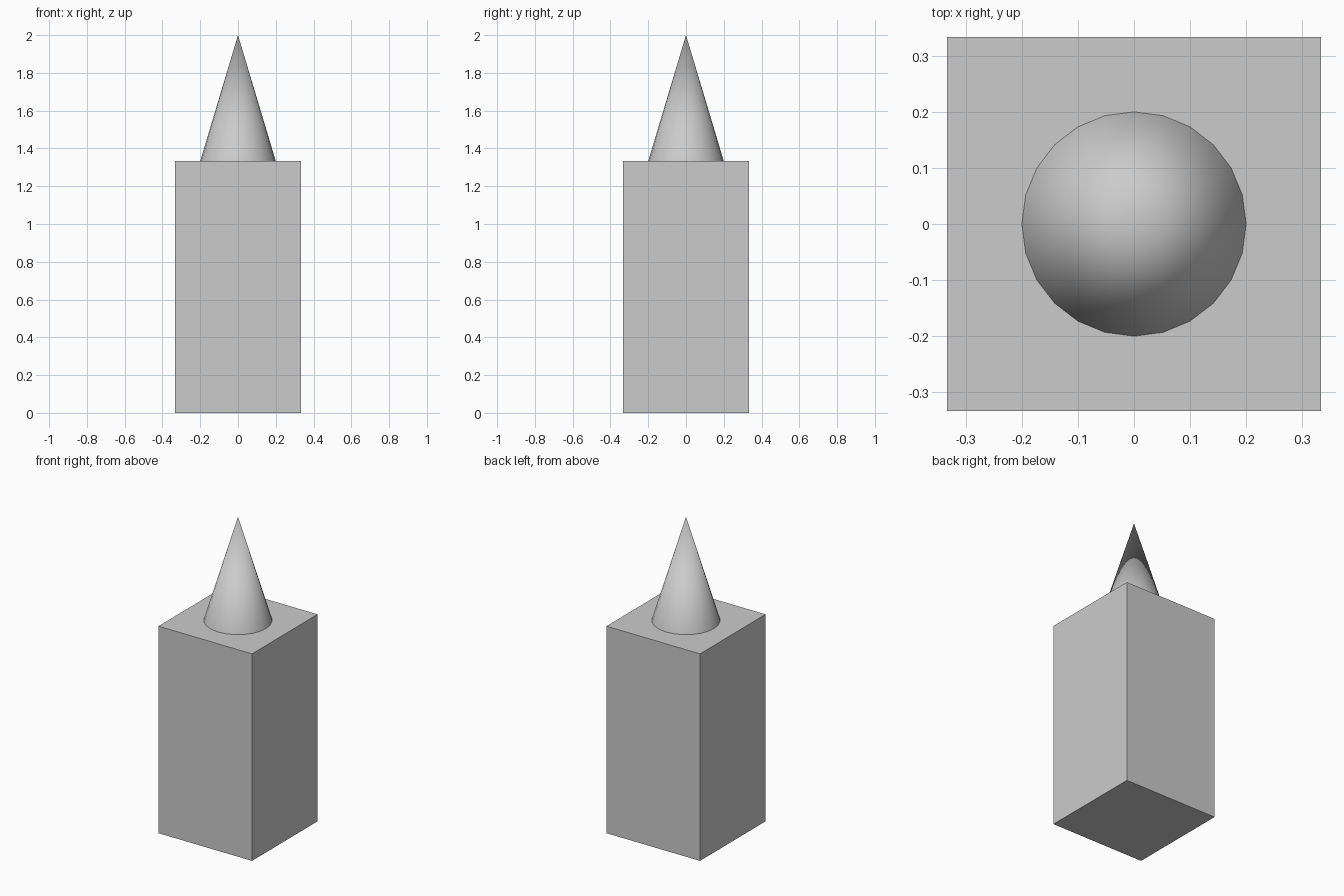
import bpy
import math

if "Cube" in bpy.data.objects:
    bpy.data.objects.remove(bpy.data.objects["Cube"])

WIDTH = 2 / 3
BODY_H = 4 / 3
SPIKE_H = 2 / 3

# Square pillar standing on the floor
bpy.ops.mesh.primitive_cube_add(size=1, location=(0, 0, BODY_H / 2))
pillar = bpy.context.object
pillar.name = "pillar"
pillar.scale = (WIDTH, WIDTH, BODY_H)
bpy.ops.object.transform_apply(location=False, rotation=False, scale=True)

# Pointed cone on top of the pillar
bpy.ops.mesh.primitive_cone_add(vertices=24, radius1=0.2, radius2=0, depth=SPIKE_H,
                                location=(0, 0, BODY_H + SPIKE_H / 2))
spike = bpy.context.object
spike.name = "cone_tip"
bpy.ops.object.shade_smooth_by_angle(angle=math.radians(30))
